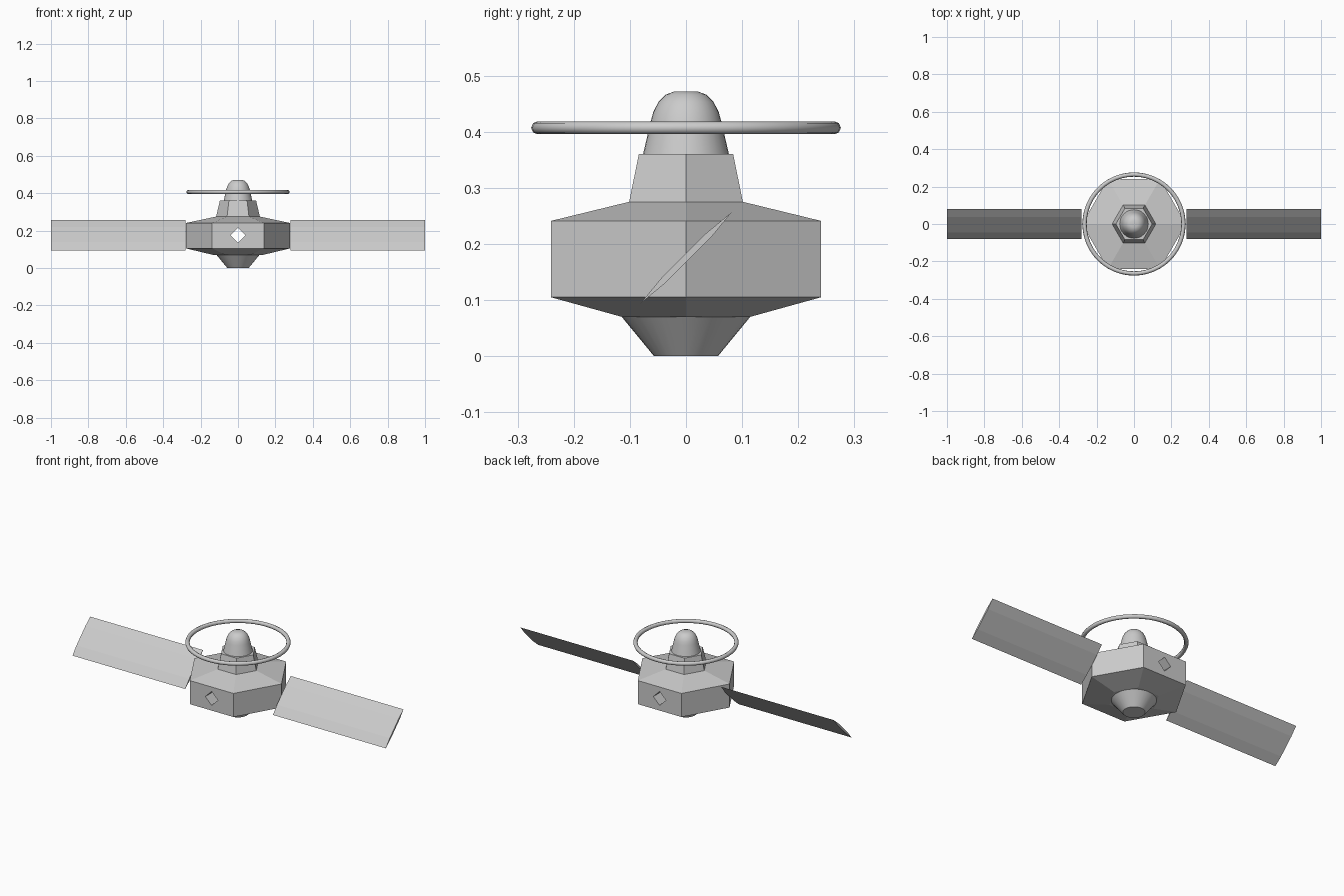
import bpy
import math

if "Cube" in bpy.data.objects:
    bpy.data.objects.remove(bpy.data.objects["Cube"])

grey = bpy.data.materials.new("light grey")
grey.use_nodes = True
COLOUR = (0.6, 0.6, 0.6, 1)
grey.diffuse_color = COLOUR
grey.node_tree.nodes["Principled BSDF"].inputs["Base Color"].default_value = COLOUR


def lathe(name, profile, sides):
    """Closed solid from (radius, z) rings; the first corner points along +x."""
    verts, faces = [], []
    for r, z in profile:
        for i in range(sides):
            a = 2 * math.pi * i / sides
            verts.append((r * math.cos(a), r * math.sin(a), z))
    for k in range(len(profile) - 1):
        for i in range(sides):
            j = (i + 1) % sides
            faces.append((k * sides + i, k * sides + j,
                          (k + 1) * sides + j, (k + 1) * sides + i))
    top = (len(profile) - 1) * sides
    faces.append(tuple(reversed(range(sides))))
    faces.append(tuple(range(top, top + sides)))
    mesh = bpy.data.meshes.new(name)
    mesh.from_pydata(verts, [], faces)
    mesh.materials.append(grey)
    obj = bpy.data.objects.new(name, mesh)
    bpy.context.collection.objects.link(obj)
    return obj


def smooth(obj, degrees):
    bpy.ops.object.select_all(action='DESELECT')
    obj.select_set(True)
    bpy.context.view_layer.objects.active = obj
    bpy.ops.object.shade_smooth_by_angle(angle=math.radians(degrees))


# Hexagonal hull with tapered neck
body = lathe("hex_body", [(0.132, 0.07), (0.278, 0.105), (0.278, 0.241),
                          (0.117, 0.275), (0.097, 0.36)], 6)

# Diamond port running from front to back through the hull
cutter = lathe("port_cutter", [(0.04, -0.4), (0.04, 0.4)], 4)
cutter.rotation_euler = (math.pi / 2, 0, 0)
cutter.location = (0, 0, 0.175)
cutter.hide_render = True
cutter.hide_set(True)
cut = body.modifiers.new("port", 'BOOLEAN')
cut.operation = 'DIFFERENCE'
cut.solver = 'EXACT'
cut.object = cutter

# Rounded nose on the neck
nose = lathe("nose_dome", [(0.077, 0.358), (0.063, 0.418), (0.058, 0.436),
                           (0.049, 0.453), (0.036, 0.466), (0.02, 0.472)], 32)
smooth(nose, 35)

# Nozzle below the hull
nozzle = lathe("nozzle", [(0.057, 0.0), (0.115, 0.0705)], 32)
smooth(nozzle, 35)

# Floating antenna ring
bpy.ops.mesh.primitive_torus_add(major_radius=0.2645, minor_radius=0.0115,
                                 major_segments=48, minor_segments=8,
                                 location=(0, 0, 0.407))
ring = bpy.context.object
ring.name = "antenna_ring"
ring.data.materials.append(grey)
smooth(ring, 60)

# Thin lens-shaped solar panels, tilted 45 degrees
for name, x0, x1 in (("left_panel", 0.28, 1.0), ("right_panel", -1.0, -0.28)):
    panel = lathe(name, [(1, x0), (1, x1)], 6)
    c = math.sqrt(0.5)
    for v in panel.data.vertices:
        across, thick, x = v.co.x * 0.115, v.co.y * 0.0065, v.co.z
        v.co = (x, c * (across - thick), 0.175 + c * (across + thick))
